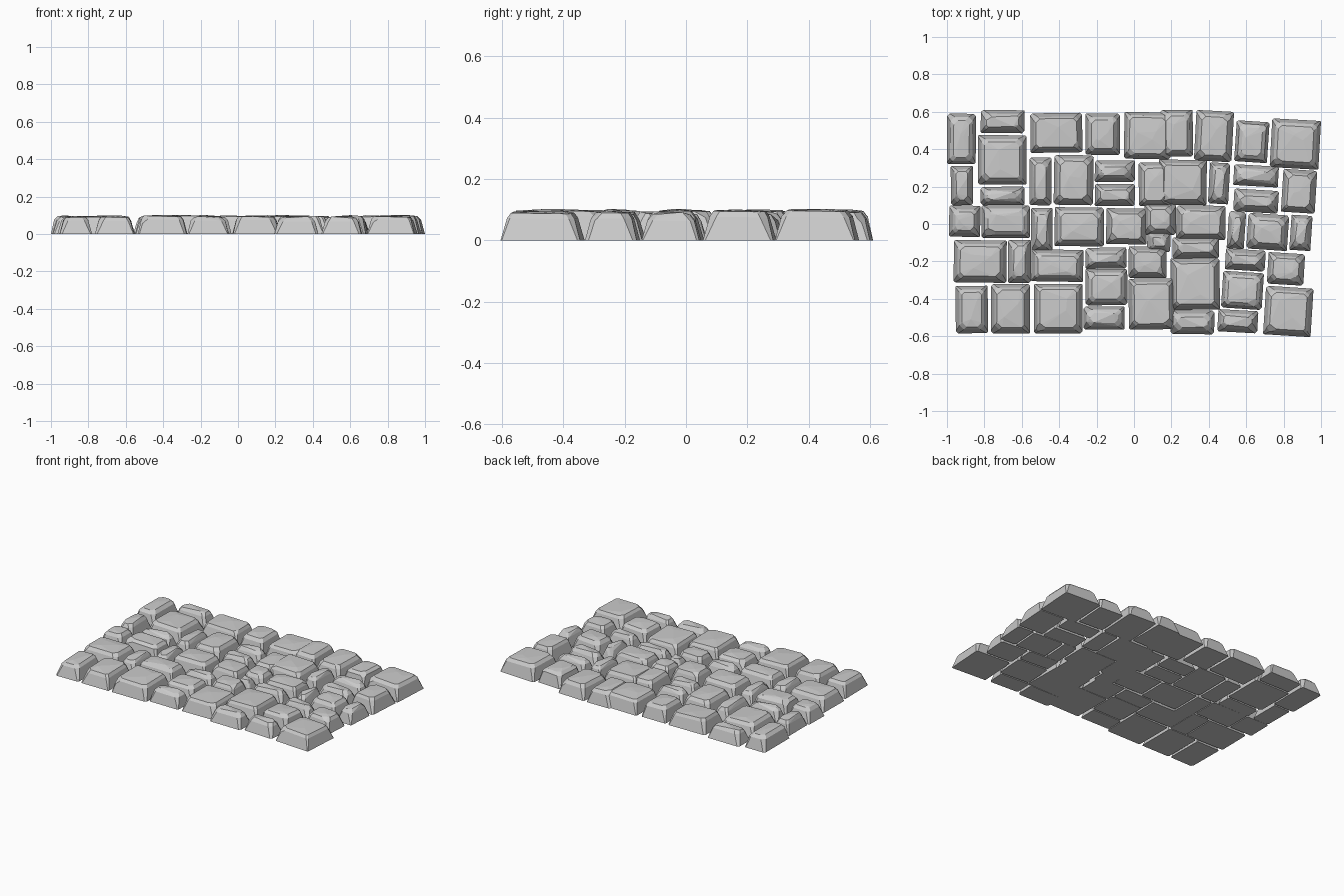
import bpy, bmesh, math, random
from mathutils import Vector

if "Cube" in bpy.data.objects:
    bpy.data.objects.remove(bpy.data.objects["Cube"])

random.seed(11)
R = random.uniform


def ring(w, d, inset, cut, z, tilt=(0, 0)):
    """Rectangle with four irregular clipped corners."""
    a, b = w / 2 - inset, d / 2 - inset
    pts = []
    for (sx, sy), c in zip(((-1, -1), (1, -1), (1, 1), (-1, 1)), cut):
        for px, py in ((sx * (a - c), sy * b), (sx * a, sy * (b - c))):
            pts.append(Vector((px, py, z + tilt[0] * px + tilt[1] * py)))
    return pts


def stone(name, x0, x1, y0, y1):
    """One chiselled paving stone filling the given plan bounds."""
    bw, bd = x1 - x0, y1 - y0
    cx, cy = (x0 + x1) / 2, (y0 + y1) / 2
    ang = math.radians(R(-4, -3) if cx > 0.4 else R(-1.2, 0.8))
    # rotated rectangle still fits inside the bounds
    c, s = math.cos(ang), abs(math.sin(ang))
    w = (bw * c - bd * s) / (c * c - s * s)
    d = (bd * c - bw * s) / (c * c - s * s)
    small = min(bw, bd) < 0.14
    top = R(0.078, 0.088) if small else R(0.088, 0.098)
    cuts = [random.choice((0.004, 0.008, 0.012)) for _ in range(4)]
    wide = [k + R(0.004, 0.016) for k in cuts]
    tilt = (R(-0.03, 0.03), R(-0.03, 0.03))
    pts = ring(w, d, 0, cuts, 0)
    pts += ring(w, d, R(0.016, 0.02), wide, top - R(0.016, 0.022), tilt)
    pts += ring(w, d, R(0.029, 0.036), wide, top, tilt)
    if small:
        # diagonal ridge along the narrow stones
        k = random.choice((-1, 1)) if bd < bw else 1
        for e in (-1, 1):
            pts.append(Vector((e * w * 0.25, e * k * d * 0.2, top + 0.007)))
    else:
        # gently faceted crown
        for _ in range(3):
            pts.append(Vector((R(-0.22, 0.22) * w, R(-0.22, 0.22) * d, top + R(0.003, 0.007))))
    bm = bmesh.new()
    for p in pts:
        bm.verts.new(p)
    res = bmesh.ops.convex_hull(bm, input=bm.verts[:])
    junk = {g for g in res["geom_interior"] + res["geom_unused"] if isinstance(g, bmesh.types.BMVert)}
    bmesh.ops.delete(bm, geom=list(junk), context='VERTS')
    # chips knocked off the upper edge
    if not small:
        for _ in range(random.choice((1, 2))):
            t = random.choice(((1, 1), (1, -1), (-1, 1), (-1, -1)))
            co = Vector((t[0] * (w / 2 - 0.042), t[1] * (d / 2 - 0.042), top - 0.002))
            no = Vector((t[0] * R(0.3, 1), t[1] * R(0.3, 1), R(1.0, 1.6))).normalized()
            cut = bmesh.ops.bisect_plane(bm, geom=bm.verts[:] + bm.edges[:] + bm.faces[:],
                                         plane_co=co, plane_no=no, clear_outer=True)
            edges = [e for e in cut["geom_cut"] if isinstance(e, bmesh.types.BMEdge)]
            if edges:
                bmesh.ops.contextual_create(bm, geom=edges)
    bmesh.ops.dissolve_limit(bm, angle_limit=math.radians(2), verts=bm.verts[:], edges=bm.edges[:])
    bmesh.ops.recalc_face_normals(bm, faces=bm.faces[:])
    me = bpy.data.meshes.new(name)
    bm.to_mesh(me)
    bm.free()
    ob = bpy.data.objects.new(name, me)
    ob.location = (cx, cy, 0)
    ob.rotation_euler.z = ang
    bpy.context.collection.objects.link(ob)


def course(label, bounds):
    for i, b in enumerate(bounds, 1):
        stone(f"{label}_stone_{i}", *b)


# Plan bounds of each stone: x min, x max, y min, y max
course("back_course", [
    (-1.0, -.845, .32, .59), (-.82, -.585, .485, .61), (-.835, -.575, .21, .475),
    (-.82, -.585, .10, .20), (-.555, -.275, .38, .595), (-.26, -.075, .37, .59),
    (-.055, .20, .345, .60), (.14, .315, .36, .61), (.32, .535, .33, .61),
    (.535, .725, .325, .555), (.725, 1.0, .29, .565)])
course("upper_course", [
    (-.98, -.86, .10, .31), (-.56, -.44, .10, .355), (-.43, -.215, .10, .37),
    (-.21, .005, .225, .34), (-.21, .005, .095, .215), (.025, .20, .095, .33),
    (.13, .39, .10, .345), (.395, .515, .105, .33), (.53, .775, .195, .32),
    (.53, .775, .055, .19), (.785, .98, .055, .295)])
course("middle_course", [
    (-.99, -.82, -.07, .10), (-.815, -.555, -.075, .10), (-.55, -.435, -.145, .085),
    (-.425, -.16, -.12, .09), (-.15, .07, -.11, .085), (.055, .225, -.06, .11),
    (.225, .49, -.085, .10), (.495, .60, -.135, .07), (.60, .83, -.145, .06),
    (.83, .955, -.145, .05)])
course("lower_course", [
    (-.965, -.68, -.315, -.085), (-.675, -.55, -.315, -.085), (-.55, -.27, -.31, -.135),
    (-.26, -.04, -.24, -.125), (-.03, .175, -.29, -.12), (.07, .195, -.15, -.04),
    (.205, .455, -.185, -.07), (.485, .705, -.255, -.13), (.71, .915, -.33, -.15)])
course("front_course", [
    (-.955, -.78, -.585, -.33), (-.765, -.555, -.585, -.32), (-.535, -.275, -.585, -.32),
    (-.26, -.035, -.435, -.24), (-.27, -.05, -.565, -.44), (-.03, .22, -.565, -.29),
    (.195, .46, -.46, -.18), (.195, .43, -.59, -.46), (.465, .695, -.46, -.25),
    (.445, .665, -.585, -.455), (.69, .96, -.605, -.33)])
